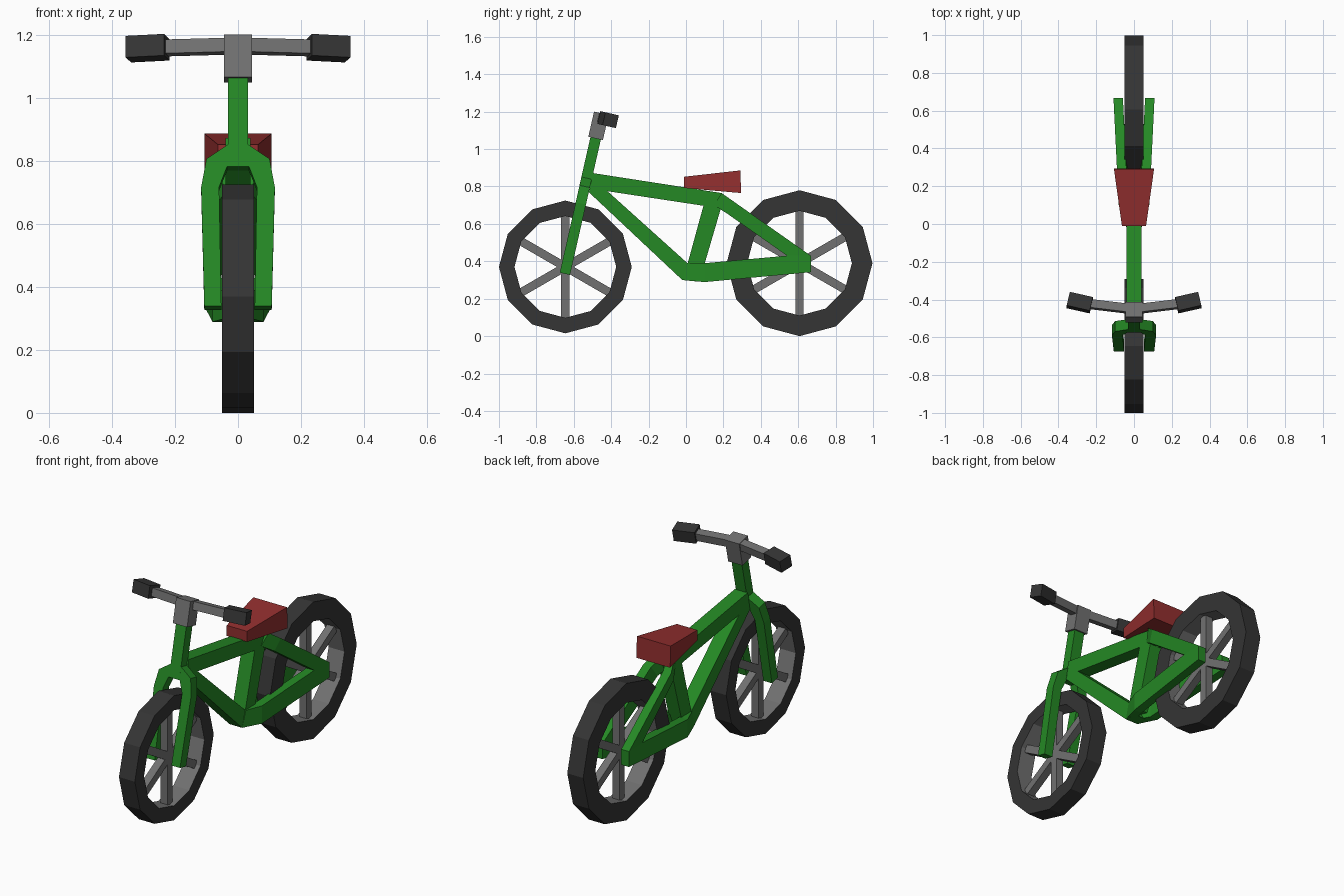
import bpy, bmesh, math
from mathutils import Matrix, Vector

old = bpy.data.objects.get("Cube")
if old:
    bpy.data.objects.remove(old, do_unlink=True)


def material(name, r, g, b):
    m = bpy.data.materials.new(name)
    m.use_nodes = True
    m.diffuse_color = (r, g, b, 1)
    m.node_tree.nodes["Principled BSDF"].inputs["Base Color"].default_value = (r, g, b, 1)
    return m


GREEN = material("frame_green", 0.018, 0.25, 0.018)
RED = material("saddle_red", 0.29, 0.028, 0.028)
GREY = material("metal_grey", 0.165, 0.165, 0.165)
BLACK = material("rubber_black", 0.035, 0.035, 0.035)


def finish(name, bm, mats, matrix=Matrix()):
    bm.transform(matrix)
    bmesh.ops.recalc_face_normals(bm, faces=bm.faces)
    mesh = bpy.data.meshes.new(name)
    bm.to_mesh(mesh)
    bm.free()
    for m in mats:
        mesh.materials.append(m)
    obj = bpy.data.objects.new(name, mesh)
    bpy.context.collection.objects.link(obj)
    return obj


def loft(name, ring_a, ring_b, mat, matrix=Matrix()):
    """Solid between two matching outlines."""
    bm = bmesh.new()
    a = [bm.verts.new(p) for p in ring_a]
    b = [bm.verts.new(p) for p in ring_b]
    bm.faces.new(a)
    bm.faces.new(b[::-1])
    n = len(a)
    for i in range(n):
        j = (i + 1) % n
        bm.faces.new((a[i], b[i], b[j], a[j]))
    return finish(name, bm, [mat], matrix)


def box(name, center, size, mat, matrix=Matrix(), turn=0):
    bm = bmesh.new()
    bmesh.ops.create_cube(bm, size=1)
    bm.transform(Matrix.Translation(center) @ Matrix.Rotation(turn, 4, 'Z')
                 @ Matrix.Diagonal((*size, 1)))
    return finish(name, bm, [mat], matrix)


# Wheels: twelve-sided tyre with a grey inner rim and three crossing spokes
def wheel(name, y, z, outer, inner, half=0.05):
    place = Matrix.Translation((0, y, z))
    bm = bmesh.new()
    rings = []
    for k in range(12):
        a = k * math.pi / 6
        rings.append([bm.verts.new((x, r * math.cos(a), r * math.sin(a)))
                      for x, r in ((-half, outer), (half, outer), (half, inner), (-half, inner))])
    for k in range(12):
        p, q = rings[k], rings[(k + 1) % 12]
        for i in range(4):
            j = (i + 1) % 4
            f = bm.faces.new((p[i], p[j], q[j], q[i]))
            f.material_index = 1 if i == 2 else 0
    finish(name + "_tyre", bm, [BLACK, GREY], place)
    for k in range(3):
        box(f"{name}_spoke_{k + 1}", (0, 0, 0), (0.045, 0.045, 2 * inner + 0.01), GREY,
            place @ Matrix.Rotation(k * math.pi / 3, 4, 'X'))


wheel("front_wheel", -0.645, 0.37, 0.355, 0.272)
wheel("rear_wheel", 0.607, 0.39, 0.39, 0.28)


# Main frame tubes and stays: side outlines given a width
def side_part(name, outline, mat, span):
    lo = [(span(y)[0], y, z) for y, z in outline]
    hi = [(span(y)[1], y, z) for y, z in outline]
    return loft(name, lo, hi, mat)


def tube(y):
    return -0.04, 0.04


side_part("top_tube", [(-0.5, 0.872), (0.19, 0.765), (0.14, 0.69), (-0.52, 0.79)], GREEN, tube)
side_part("down_tube", [(-0.52, 0.77), (-0.5, 0.83), (-0.42, 0.775), (0.008, 0.39),
                        (0.06, 0.292), (-0.02, 0.3)], GREEN, tube)
side_part("seat_tube", [(0.105, 0.74), (0.19, 0.765), (0.2, 0.73), (0.08, 0.32),
                        (-0.01, 0.32)], GREEN, tube)

stays = {
    "chain_stay_root": (0.0, [(-0.02, 0.3), (0.008, 0.39), (0.1, 0.39), (0.1, 0.289)]),
    "chain_stay": (0.0, [(0.1, 0.39), (0.54, 0.43), (0.667, 0.43), (0.667, 0.342), (0.1, 0.289)]),
    "seat_stay_root": (0.15, [(0.15, 0.7), (0.19, 0.765), (0.26, 0.716), (0.22, 0.655)]),
    "seat_stay": (0.15, [(0.26, 0.716), (0.667, 0.43), (0.54, 0.43), (0.22, 0.655)]),
}
for side, s in (("left", 1), ("right", -1)):
    for part, (start, outline) in stays.items():
        def splay(y):
            outer = min(0.04 + 0.5 * max(y - start, 0), 0.076 + 0.049 * y)
            return s * (outer - 0.05), s * outer
        side_part(f"{side}_{part}", outline, GREEN, splay)


# Saddle: wedge that widens and rises to the back
def saddle_span(y):
    w = 0.064 + 0.14 * (y + 0.01)
    return -w, w


side_part("saddle", [(-0.01, 0.852), (0.29, 0.886), (0.295, 0.765), (-0.01, 0.792)],
          RED, saddle_span)

# Steering assembly, leaning back around the front axle
steer = Matrix.Translation((0, -0.645, 0.345)) @ Matrix.Rotation(math.radians(-12.8), 4, 'X')

half = [(0.032, 0.513), (0.1, 0.467), (0.117, 0.374), (0.107, -0.012),
        (0.053, -0.012), (0.06, 0.375), (0.035, 0.441)]
arch = half + [(-x, t) for x, t in reversed(half)]
loft("fork", [(x, -0.028, t) for x, t in arch], [(x, 0.028, t) for x, t in arch], GREEN, steer)
box("steerer", (0, 0, 0.605), (0.065, 0.057, 0.29), GREEN, steer)
box("stem", (0, 0, 0.799), (0.09, 0.08, 0.138), GREY, steer)

for side, s in (("left", 1), ("right", -1)):
    box(f"{side}_handlebar", (s * 0.125, 0.022, 0.842), (0.25, 0.045, 0.045), GREY, steer,
        s * math.radians(7))
    box(f"{side}_grip", (s * 0.287, 0.043, 0.843), (0.125, 0.075, 0.07), BLACK, steer,
        s * math.radians(13))
